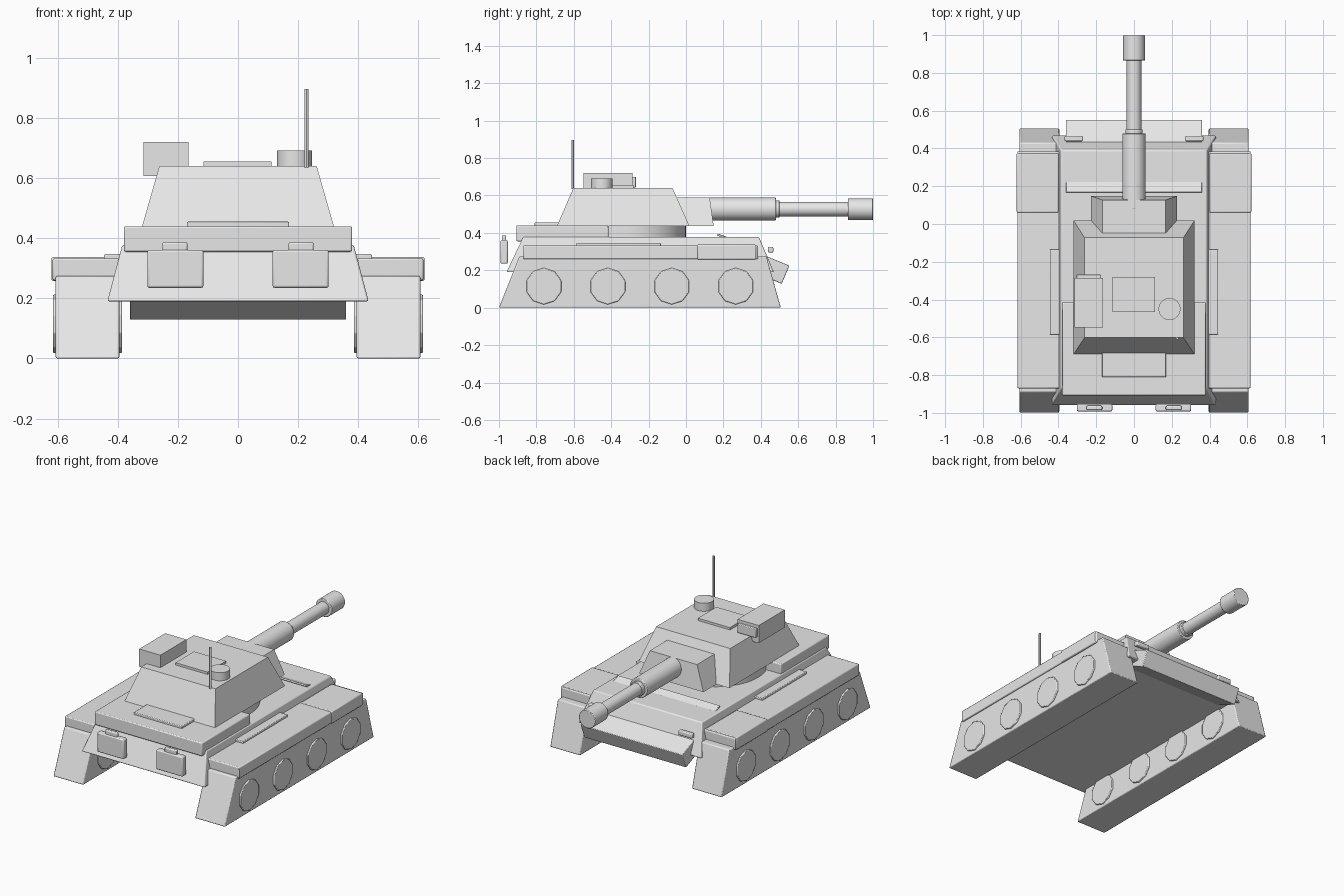
import bpy, bmesh, math
from mathutils import Matrix, Vector

if "Cube" in bpy.data.objects:
    bpy.data.objects.remove(bpy.data.objects["Cube"])

grey = bpy.data.materials.new("plain light grey")
grey.diffuse_color = (0.8, 0.8, 0.8, 1)
grey.use_nodes = True
grey.node_tree.nodes["Principled BSDF"].inputs["Base Color"].default_value = grey.diffuse_color


def finish(name, bm, bevel=0.0, smooth=False):
    bmesh.ops.recalc_face_normals(bm, faces=bm.faces)
    me = bpy.data.meshes.new(name)
    bm.to_mesh(me)
    bm.free()
    me.materials.append(grey)
    ob = bpy.data.objects.new(name, me)
    bpy.context.collection.objects.link(ob)
    if bevel:
        mod = ob.modifiers.new("soft_edges", 'BEVEL')
        mod.width, mod.segments, mod.limit_method = bevel, 2, 'ANGLE'
    if smooth or bevel:
        bpy.ops.object.select_all(action='DESELECT')
        ob.select_set(True)
        bpy.context.view_layer.objects.active = ob
        bpy.ops.object.shade_smooth_by_angle(angle=math.radians(30))
    return ob


def frustum(name, lo, hi, bevel=0.0):
    """lo and hi are (x0, x1, y0, y1, z) rectangles, joined into a solid."""
    bm = bmesh.new()
    rings = []
    for x0, x1, y0, y1, z in (lo, hi):
        rings.append([bm.verts.new(p) for p in
                      ((x0, y0, z), (x1, y0, z), (x1, y1, z), (x0, y1, z))])
    a, b = rings
    bm.faces.new(a)
    bm.faces.new(b)
    for i in range(4):
        j = (i + 1) % 4
        bm.faces.new((a[i], a[j], b[j], b[i]))
    return finish(name, bm, bevel)


def box(name, x0, x1, y0, y1, z0, z1, bevel=0.0):
    return frustum(name, (x0, x1, y0, y1, z0), (x0, x1, y0, y1, z1), bevel)


def prism(name, x0, x1, profile, bevel=0.0):
    """Side profile of (y, z) points, extruded along x."""
    bm = bmesh.new()
    f = bm.faces.new([bm.verts.new((x0, y, z)) for y, z in profile])
    new = bmesh.ops.extrude_face_region(bm, geom=[f])["geom"]
    bmesh.ops.translate(bm, vec=(x1 - x0, 0, 0),
                        verts=[v for v in new if isinstance(v, bmesh.types.BMVert)])
    return finish(name, bm, bevel)


def cylinder(name, a, b, r, sides=32, bevel=0.0, smooth=True):
    a, b = Vector(a), Vector(b)
    d = b - a
    m = Matrix.Translation((a + b) / 2) @ d.to_track_quat('Z', 'Y').to_matrix().to_4x4()
    bm = bmesh.new()
    bmesh.ops.create_cone(bm, cap_ends=True, segments=sides, radius1=r, radius2=r,
                          depth=d.length, matrix=m)
    return finish(name, bm, bevel, smooth)


# Hull, raised rear deck and deck plate
frustum("hull", (-0.435, 0.435, -0.96, 0.47, 0.19), (-0.385, 0.385, -0.87, 0.39, 0.378), 0.006)
box("rear_deck", -0.38, 0.38, -0.907, -0.415, 0.355, 0.44, 0.006)
box("deck_plate", -0.17, 0.17, -0.81, -0.60, 0.43, 0.455, 0.004)

# Tilted nose block and splash strip
prism("nose_block", -0.36, 0.36,
      [(0.34, 0.313), (0.553, 0.225), (0.512, 0.128), (0.30, 0.215)], 0.004)
prism("splash_strip", -0.36, 0.36,
      [(0.165, 0.388), (0.172, 0.396), (0.224, 0.377), (0.215, 0.36)], 0.003)

for s, side in ((-1, "left"), (1, "right")):
    def sbox(name, x0, x1, *rest):
        return box(f"{side}_{name}", min(s * x0, s * x1), max(s * x0, s * x1), *rest)

    # Track block with sloped ends
    prism(f"{side}_track", s * 0.395, s * 0.607,
          [(-1.0, 0.0), (0.507, 0.0), (0.43, 0.275), (-0.89, 0.275)], 0.006)
    # Ten-sided wheels through the track
    for i in range(4):
        y = -0.76 + 0.342 * i
        w = cylinder(f"{side}_wheel_{i + 1}", (0, 0, -0.115), (0, 0, 0.115), 0.098,
                     10, 0.004, False)
        w.data.transform(Matrix.Translation((s * 0.501, y, 0.115))
                         @ Matrix.Rotation(math.pi / 2, 4, 'Y')
                         @ Matrix.Rotation(math.pi / 2, 4, 'Z'))
    # Fenders and side strip
    sbox("fender", 0.39, 0.617, -0.87, 0.385, 0.26, 0.333, 0.006)
    sbox("fender_section", 0.40, 0.621, 0.06, 0.375, 0.258, 0.337, 0.006)
    sbox("side_strip", 0.38, 0.446, -0.585, -0.135, 0.30, 0.347, 0.004)
    # Nose lamp, stowage bin and bin handle
    sbox("lamp", 0.27, 0.367, 0.438, 0.467, 0.295, 0.325, 0.006)
    sbox("bin", 0.115, 0.302, -0.992, -0.953, 0.235, 0.361, 0.007)
    sbox("bin_handle", 0.168, 0.252, -0.985, -0.962, 0.355, 0.387, 0.006)

# Turret ring, turret and gun mantlet
cylinder("turret_ring", (0, -0.30, 0.37), (0, -0.30, 0.44), 0.30, 40)
frustum("turret", (-0.32, 0.32, -0.69, 0.018, 0.437), (-0.262, 0.262, -0.602, -0.072, 0.64))
frustum("mantlet", (-0.227, 0.227, -0.15, 0.148, 0.436), (-0.167, 0.167, -0.15, 0.127, 0.588))

# Gun: sleeve, collar, barrel and muzzle along y
for name, y0, y1, r in (("gun_sleeve", 0.08, 0.48, 0.062), ("gun_collar", 0.47, 0.50, 0.046),
                        ("gun_barrel", 0.48, 0.88, 0.039), ("gun_muzzle", 0.865, 1.0, 0.058)):
    cylinder(name, (0, y0, 0.527), (0, y1, 0.527), r, 32, 0.004)

# Roof fittings
box("sight_box", -0.315, -0.165, -0.548, -0.285, 0.607, 0.72)
box("sight_window", -0.305, -0.175, -0.29, -0.268, 0.643, 0.70, 0.004)
box("roof_hatch", -0.115, 0.112, -0.467, -0.28, 0.63, 0.655)
cylinder("cupola", (0.188, -0.45, 0.63), (0.188, -0.45, 0.692), 0.058, 32)
cylinder("antenna", (0.228, -0.605, 0.635), (0.228, -0.605, 0.897), 0.007, 12)
